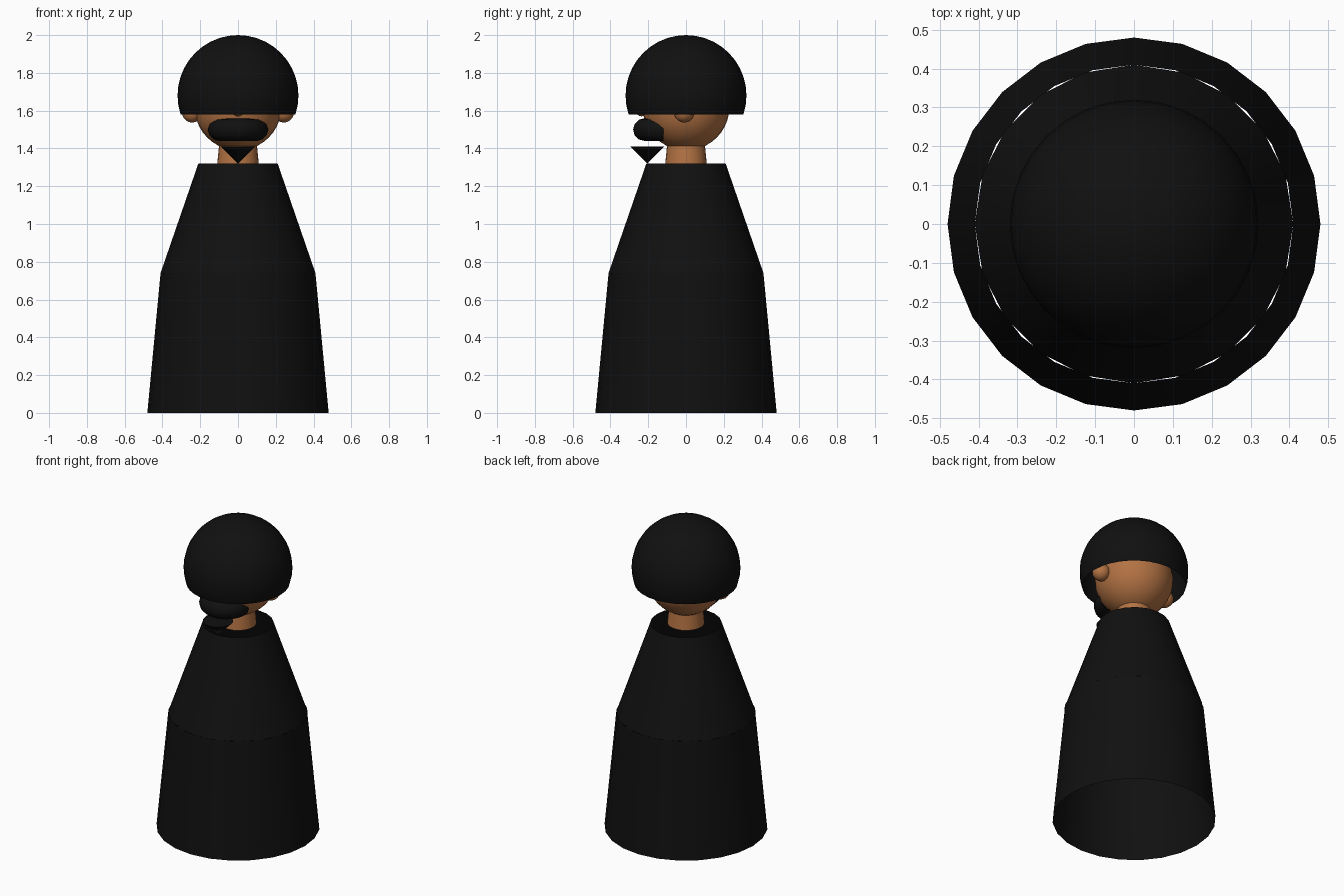
import bpy, bmesh, math
from mathutils import Matrix, Vector

if "Cube" in bpy.data.objects:
    bpy.data.objects.remove(bpy.data.objects["Cube"])


def material(name, rgb):
    m = bpy.data.materials.new(name)
    m.diffuse_color = (*rgb, 1)
    m.use_nodes = True
    m.node_tree.nodes["Principled BSDF"].inputs["Base Color"].default_value = m.diffuse_color
    return m


BLACK = material("black", (0.0052, 0.0052, 0.0052))
SKIN = material("warm_brown_skin", (0.45, 0.17, 0.057))


def finish(name, bm, mat, smooth=True):
    bmesh.ops.recalc_face_normals(bm, faces=bm.faces)
    mesh = bpy.data.meshes.new(name)
    bm.to_mesh(mesh)
    bm.free()
    mesh.materials.append(mat)
    ob = bpy.data.objects.new(name, mesh)
    bpy.context.collection.objects.link(ob)
    if smooth:
        bpy.ops.object.select_all(action='DESELECT')
        ob.select_set(True)
        bpy.context.view_layer.objects.active = ob
        bpy.ops.object.shade_smooth_by_angle(angle=math.radians(35))
    return ob


def frustum(name, r0, r1, z0, z1, sides, mat, y=0, caps=False):
    bm = bmesh.new()
    bmesh.ops.create_cone(bm, cap_ends=caps, segments=sides, radius1=r0, radius2=r1,
                          depth=z1 - z0, matrix=Matrix.Translation((0, y, (z0 + z1) / 2)))
    return finish(name, bm, mat)


def ball(name, r, centre, mat, u=24, v=16):
    bm = bmesh.new()
    bmesh.ops.create_uvsphere(bm, u_segments=u, v_segments=v, radius=r,
                              matrix=Matrix.Translation(centre))
    return finish(name, bm, mat)


# Robe: two open cones with different side counts, then the neck
frustum("robe_lower", 0.48, 0.41, 0, 0.74, 24, BLACK)
frustum("robe_upper", 0.41, 0.21, 0.74, 1.32, 20, BLACK)
frustum("neck", 0.11, 0.10, 1.32, 1.42, 20, SKIN)

# Head, ears and nose
ball("head", 0.23, (0, 0, 1.62), SKIN, 32, 20)
for side, label in ((-1, "left"), (1, "right")):
    ball("ear_" + label, 0.053, (side * 0.243, -0.01, 1.59), SKIN, 16, 10)
ball("nose", 0.03, (0, -0.235, 1.6), SKIN, 12, 8)

# Hair: open sphere cap cut off below its widest point
bm = bmesh.new()
bmesh.ops.create_uvsphere(bm, u_segments=32, v_segments=20, radius=0.32,
                          matrix=Matrix.Translation((0, 0, 1.68)))
bmesh.ops.bisect_plane(bm, geom=bm.verts[:] + bm.edges[:] + bm.faces[:],
                       plane_co=(0, 0, 1.581), plane_no=(0, 0, -1), clear_outer=True)
finish("hair", bm, BLACK)

# Moustache: half ring swept round the front of the face
bm = bmesh.new()
ring = [bm.verts.new((0.10 + 0.06 * math.cos(a), -0.12, 1.5 + 0.06 * math.sin(a)))
        for a in (math.tau * i / 12 for i in range(12))]
edges = [bm.edges.new((ring[i], ring[(i + 1) % 12])) for i in range(12)]
bmesh.ops.spin(bm, geom=ring + edges, cent=Vector((0, -0.12, 1.5)), axis=Vector((0, 0, 1)),
               angle=-math.pi, steps=16)
finish("moustache", bm, BLACK)

# Pointed beard: inverted cone
frustum("beard", 0, 0.09, 1.32, 1.41, 16, BLACK, y=-0.205, caps=True)
